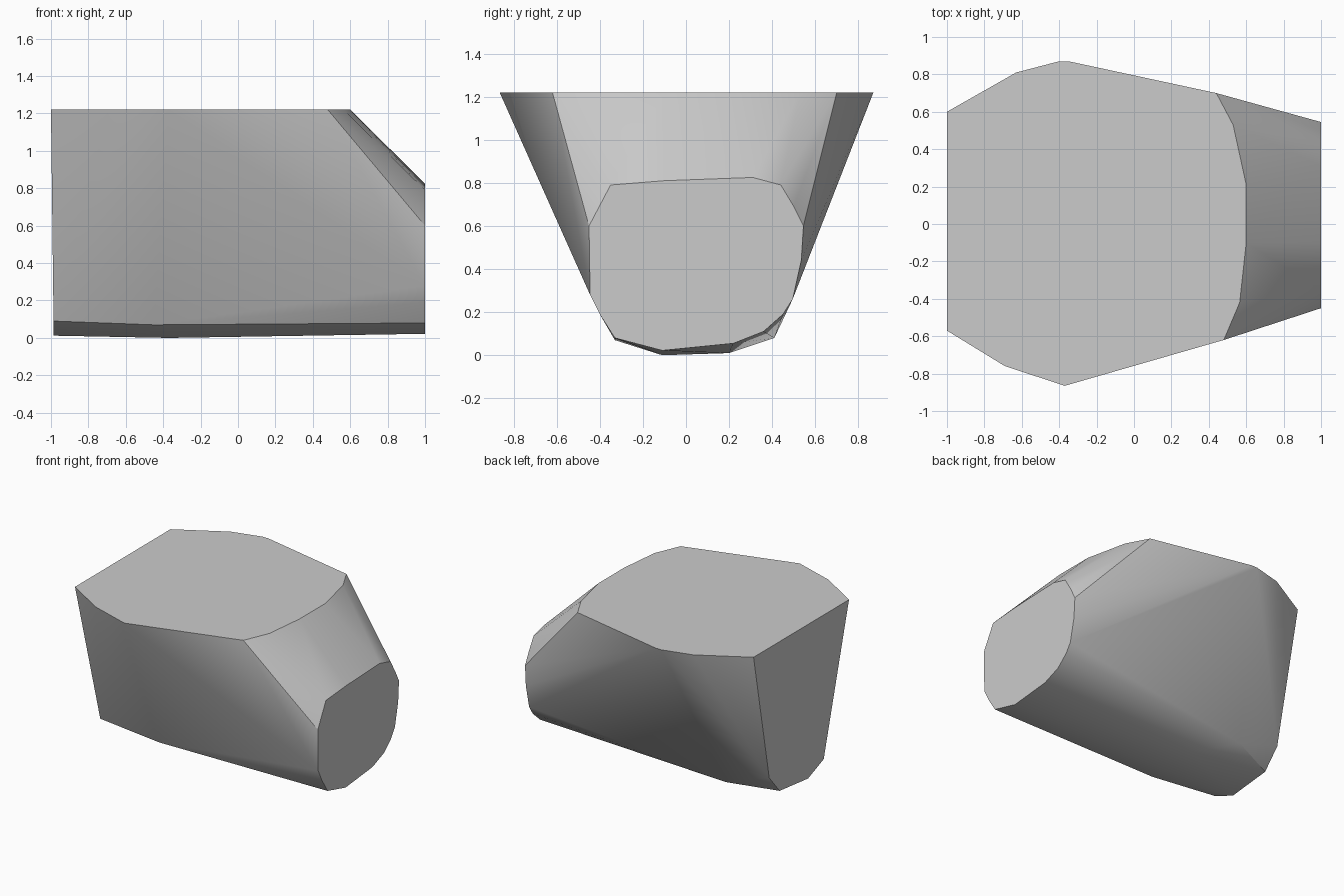
import bpy
import bmesh
from math import radians

cube = bpy.data.objects.get("Cube")
if cube:
    bpy.data.objects.remove(cube, do_unlink=True)

TOP = 1.22

# Flat top outline (x, y)
top_rim = [(-1, .6), (-.63, .81), (-.4, .87), (-.35, .87), (.44, .7),
           (.53, .53), (.6, .21), (.6, -.1), (.565, -.42), (.48, -.62),
           (-.37, -.865), (-.69, -.76), (-1, -.57)]

# Narrow end outline at x = 1 (y, z)
narrow_end = [(-.35, .79), (-.1, .81), (.31, .825), (.44, .79), (.5, .69),
              (.545, .6), (.535, .44), (.495, .26), (.45, .19), (.36, .11),
              (.22, .055), (-.11, .022), (-.33, .08), (-.4, .19),
              (-.445, .28), (-.45, .6)]

# Lower edge of the wide end (y, z), leaning in slightly towards the base
wide_end = [(.39, .2), (.26, .05), (-.09, .012), (-.28, .09)]

# Belly corners (x, y, z)
belly = [(-.63, .41, .08), (-.37, .2, .01), (-.37, -.11, 0), (-.45, -.33, .07)]

points = [(x, y, TOP) for x, y in top_rim]
points += [(1, y, z) for y, z in narrow_end]
points += [(-.985 - .015 * z / TOP, y, z) for y, z in wide_end]
points += belly

# Skin the outlines with one convex shell
bm = bmesh.new()
for p in points:
    bm.verts.new(p)
hull = bmesh.ops.convex_hull(bm, input=bm.verts[:])
spare = {g for g in hull["geom_interior"] + hull["geom_unused"]
         if isinstance(g, bmesh.types.BMVert)}
bmesh.ops.delete(bm, geom=list(spare), context="VERTS")
bmesh.ops.dissolve_limit(bm, angle_limit=radians(.5), verts=bm.verts[:], edges=bm.edges[:])
bmesh.ops.recalc_face_normals(bm, faces=bm.faces[:])
mesh = bpy.data.meshes.new("faceted_block")
bm.to_mesh(mesh)
bm.free()

block = bpy.data.objects.new("faceted_block", mesh)
bpy.context.collection.objects.link(block)

# Plain grey
colour = (.6, .6, .6, 1)
grey = bpy.data.materials.new("light_grey")
grey.use_nodes = True
grey.diffuse_color = colour
grey.node_tree.nodes["Principled BSDF"].inputs["Base Color"].default_value = colour
mesh.materials.append(grey)

# Soft shading on shallow creases, crisp on the main edges
bpy.ops.object.select_all(action="DESELECT")
block.select_set(True)
bpy.context.view_layer.objects.active = block
bpy.ops.object.shade_smooth_by_angle(angle=radians(30))
